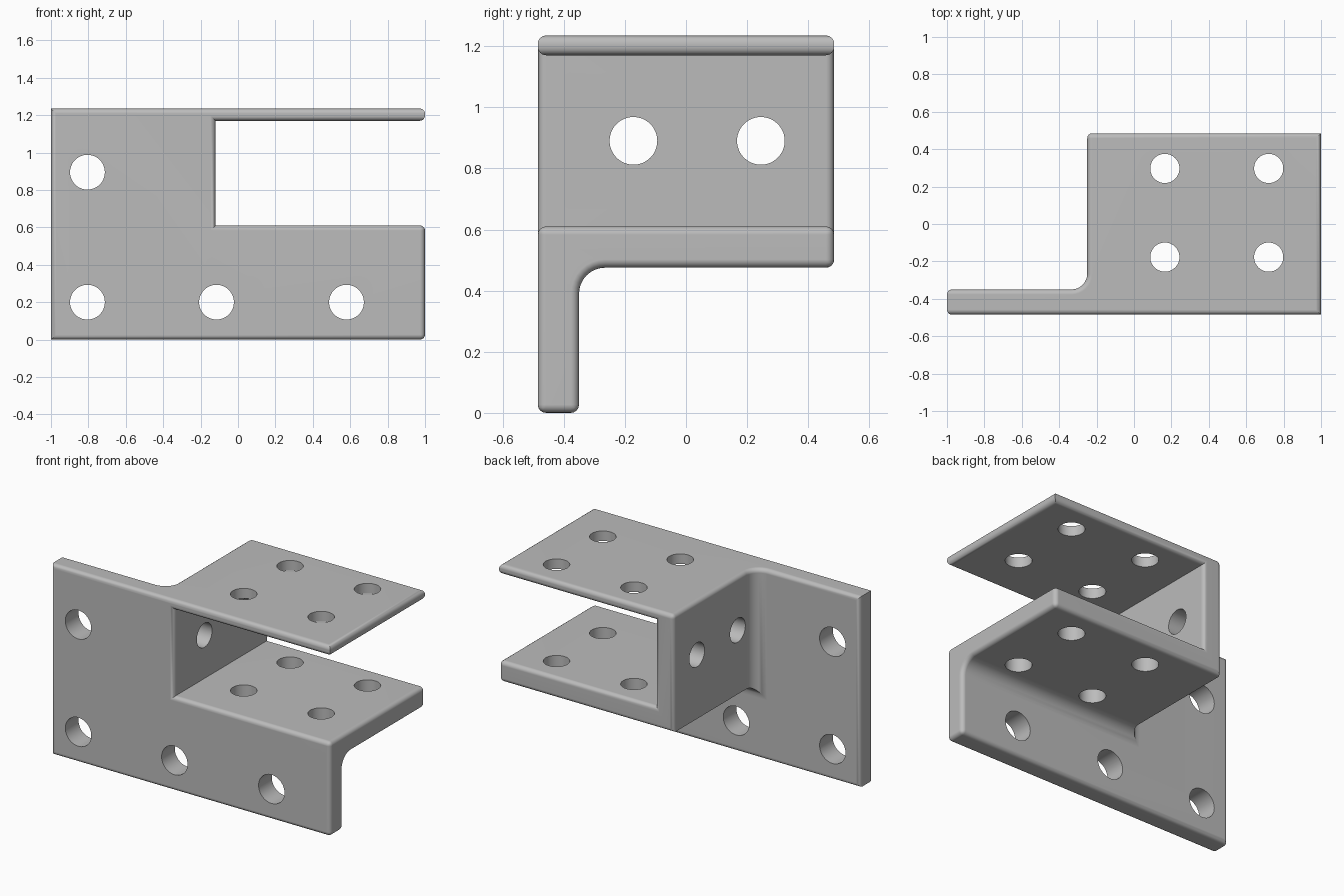
import bpy, bmesh
from math import pi
from mathutils import Matrix, Vector

if "Cube" in bpy.data.objects:
    bpy.data.objects.remove(bpy.data.objects["Cube"], do_unlink=True)

# One plain metal colour
grey = (0.5, 0.5, 0.5, 1)
metal = bpy.data.materials.new("grey_metal")
metal.use_nodes = True
metal.diffuse_color = grey
metal.node_tree.nodes["Principled BSDF"].inputs["Base Color"].default_value = grey

# Plane positions: plate, web and flanges
XS = [-1, -0.25, -0.12, 1]
YS = [-0.485, -0.35, 0.485]
ZS = [0, 0.475, 0.61, 1.17, 1.235]
GRID = (XS, YS, ZS)


def solid(c):
    """Front plate plus a sideways channel, with the slot left open."""
    i, j, k = c
    if not (0 <= i < 3 and 0 <= j < 2 and 0 <= k < 4):
        return False
    return not (i == 2 and k == 2) and (j == 0 or (i >= 1 and k >= 1))


def near(a, b):
    return abs(a - b) < 0.001


# Skin the solid cells
bm = bmesh.new()
for cell in [(i, j, k) for i in range(3) for j in range(2) for k in range(4)]:
    if not solid(cell):
        continue
    for axis in range(3):
        for side in (0, 1):
            beside = list(cell)
            beside[axis] += 2 * side - 1
            if solid(beside):
                continue
            u, v = (axis + 1) % 3, (axis + 2) % 3
            loop = [(0, 0), (1, 0), (1, 1), (0, 1)]
            if side == 0:
                loop.reverse()
            corners = []
            for du, dv in loop:
                idx = list(cell)
                idx[axis] += side
                idx[u] += du
                idx[v] += dv
                corners.append(bm.verts.new([GRID[a][idx[a]] for a in range(3)]))
            bm.faces.new(corners)
bmesh.ops.remove_doubles(bm, verts=bm.verts[:], dist=0.0001)
bmesh.ops.dissolve_limit(bm, angle_limit=0.01, verts=bm.verts[:], edges=bm.edges[:])
bmesh.ops.recalc_face_normals(bm, faces=bm.faces[:])


def bevel(edges, width, segments):
    bmesh.ops.bevel(bm, geom=edges, offset=width, offset_type='OFFSET',
                    segments=segments, profile=0.5, affect='EDGES',
                    clamp_overlap=False)


# Large fillets where the channel meets the back of the plate
bevel([e for e in bm.edges if e.calc_face_angle_signed(0) < -1
       and all(near(v.co.y, YS[1]) for v in e.verts)], 0.085, 8)
bm.normal_update()


# Small rounding on the outer edges
def rounded(e):
    if e.calc_face_angle_signed(0) < 1:
        return False
    mid = (e.verts[0].co + e.verts[1].co) / 2
    d = e.verts[1].co - e.verts[0].co
    if -0.34 < mid.x < -0.24 and 0.38 < mid.z < 0.48:
        return False
    if near(mid.x, -1) and abs(d.y) > 0.01:
        return False
    if near(mid.x, 1) and mid.z > 1.18 and abs(d.z) > 0.01:
        return False
    return True


bevel([e for e in bm.edges if rounded(e)], 0.027, 4)

mesh = bpy.data.meshes.new("bracket_body")
bm.to_mesh(mesh)
bm.free()
mesh.materials.append(metal)
body = bpy.data.objects.new("bracket_body", mesh)
bpy.context.collection.objects.link(body)

# Screw hole cutters
cut = bmesh.new()


def hole(centre, radius, depth, turn=None):
    m = Matrix.Translation(Vector(centre))
    if turn:
        m = m @ Matrix.Rotation(pi / 2, 4, turn)
    bmesh.ops.create_cone(cut, cap_ends=True, segments=48, radius1=radius,
                          radius2=radius, depth=depth, matrix=m)


for x, z in [(-0.805, 0.895), (-0.805, 0.2), (-0.115, 0.2), (0.58, 0.2)]:
    hole((x, -0.42, z), 0.093, 0.3, 'X')
for y in (-0.172, 0.245):
    hole((-0.185, y, 0.89), 0.078, 0.3, 'Y')
for x in (0.165, 0.72):
    for y in (-0.177, 0.297):
        hole((x, y, 0.86), 0.078, 1)

cut_mesh = bpy.data.meshes.new("hole_cutters")
cut.to_mesh(cut_mesh)
cut.free()
cut_mesh.materials.append(metal)
cutter = bpy.data.objects.new("hole_cutters", cut_mesh)
cutter.hide_render = True
bpy.context.collection.objects.link(cutter)

# Cut the holes, then shade
bpy.ops.object.select_all(action='DESELECT')
bpy.context.view_layer.objects.active = body
body.select_set(True)
drill = body.modifiers.new("screw_holes", 'BOOLEAN')
drill.operation = 'DIFFERENCE'
drill.solver = 'EXACT'
drill.object = cutter
bpy.ops.object.modifier_apply(modifier=drill.name)
bpy.data.objects.remove(cutter, do_unlink=True)
bpy.ops.object.shade_smooth_by_angle(angle=0.6)
normals = body.modifiers.new("even_shading", 'WEIGHTED_NORMAL')
normals.keep_sharp = True
